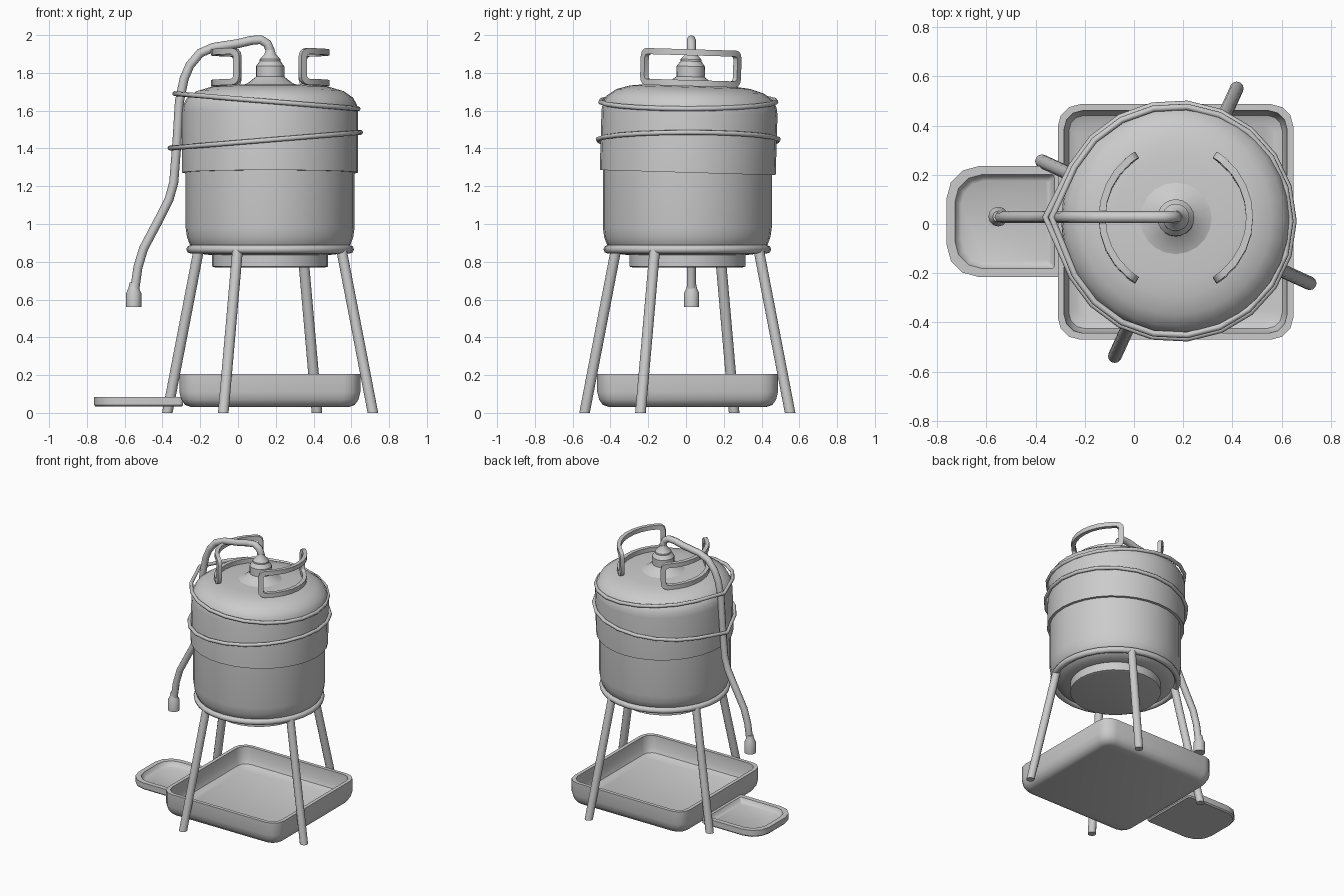
import bpy, bmesh
from math import sin, cos, pi, radians
from mathutils import Matrix, Vector

if "Cube" in bpy.data.objects:
    bpy.data.objects.remove(bpy.data.objects["Cube"])

CX, CY = 0.17, 0.007          # keg axis
PIVOT = Vector((CX, CY, 1.2))
TILT = (Matrix.Translation(PIVOT) @ Matrix.Rotation(radians(-1.7), 4, 'X')
        @ Matrix.Translation(-PIVOT))  # the jacket and lid lean slightly back


def loft(name, rings, cap=True, wrap=False, mat=None, angle=35):
    """Skin a list of equal-length point rings into one mesh."""
    bm = bmesh.new()
    vs = [[bm.verts.new(p) for p in ring] for ring in rings]
    n = len(vs[0])
    pairs = list(zip(vs, vs[1:])) + ([(vs[-1], vs[0])] if wrap else [])
    for a, b in pairs:
        for i in range(n):
            j = (i + 1) % n
            bm.faces.new((a[i], a[j], b[j], b[i]))
    if cap:
        bm.faces.new(vs[0][::-1])
        bm.faces.new(vs[-1])
    bmesh.ops.recalc_face_normals(bm, faces=bm.faces)
    if mat:
        bm.transform(mat)
    me = bpy.data.meshes.new(name)
    bm.to_mesh(me)
    bm.free()
    ob = bpy.data.objects.new(name, me)
    bpy.context.collection.objects.link(ob)
    bpy.ops.object.select_all(action='DESELECT')
    ob.select_set(True)
    bpy.context.view_layer.objects.active = ob
    bpy.ops.object.shade_smooth_by_angle(angle=radians(angle))
    return ob


def circle(r, z, x=CX, y=CY, n=32):
    return [(x + r * cos(2 * pi * i / n), y + r * sin(2 * pi * i / n), z) for i in range(n)]


def lathe(name, profile, x=CX, y=CY, n=32, mat=None):
    return loft(name, [circle(r, z, x, y, n) for r, z in profile], mat=mat)


def round_rect(x0, x1, y0, y1, r_left, r_right, seg=3):
    pts = []
    for cx, cy, r, a in ((x1, y1, r_right, 0), (x0, y1, r_left, 90),
                         (x0, y0, r_left, 180), (x1, y0, r_right, 270)):
        ox = cx - r if cx == x1 else cx + r
        oy = cy - r if cy == y1 else cy + r
        for k in range(seg + 1):
            t = radians(a + 90 * k / seg)
            pts.append((ox + r * cos(t), oy + r * sin(t)))
    return pts


def tube(name, pts, radius, cyclic=False):
    cu = bpy.data.curves.new(name, 'CURVE')
    cu.dimensions = '3D'
    cu.bevel_depth = radius
    cu.bevel_resolution = 2
    cu.use_fill_caps = True
    sp = cu.splines.new('POLY')
    sp.points.add(len(pts) - 1)
    for p, co in zip(sp.points, pts):
        p.co = (*co, 1)
    sp.use_cyclic_u = cyclic
    ob = bpy.data.objects.new(name, cu)
    bpy.context.collection.objects.link(ob)
    return ob


# keg body with stepped foot
lathe("keg_body", [(.29, .77), (.307, .775), (.307, .835), (.35, .84), (.40, .86), (.425, .89),
                   (.44, .93), (.447, .98), (.447, 1.34)])

# tilted upper jacket, domed top
lathe("keg_jacket", [(.44, 1.272), (.466, 1.272), (.466, 1.59), (.46, 1.63), (.44, 1.668),
                     (.39, 1.703), (.32, 1.724), (.25, 1.732), (.10, 1.737)], mat=TILT)

# hose fitting on the dome
lathe("top_fitting", [(.155, 1.732), (.12, 1.745), (.075, 1.78), (.075, 1.835), (.055, 1.862),
                      (.055, 1.872), (.03, 1.90), (.025, 1.92)], n=20, mat=TILT)

# two closed loop handles wrapped around the axis
for label, mid in (("right", 0), ("left", pi)):
    R = .30
    outer = round_rect(-.305, .305, 1.73, 1.925, .045, .045)
    inner = round_rect(-.27, .27, 1.762, 1.893, .018, .018)

    def bend(loop, r):
        return [(CX + r * cos(mid + s / R), CY + r * sin(mid + s / R), z) for s, z in loop]

    # subdivide the long bars so that they follow the arc
    def dense(loop):
        out = []
        for i, (a, b) in enumerate(zip(loop, loop[1:] + loop[:1])):
            k = 8 if i in (3, 11) else 1
            out += [(a[0] + (b[0] - a[0]) * j / k, a[1] + (b[1] - a[1]) * j / k) for j in range(k)]
        return out
    o, i = dense(outer), dense(inner)
    loft(label + "_handle", [bend(o, R + .014), bend(o, R - .014), bend(i, R - .014),
                             bend(i, R + .014)], cap=False, wrap=True, mat=TILT)

# cords around the jacket, drawn to a point at the hose
for label, r, tip, z_left, z_right in (("upper", .466, -.335, 1.69, 1.61),
                                       ("lower", .479, -.36, 1.402, 1.485)):
    pts = [(tip, .028)]
    for k in range(19):
        a = radians(-152 + 304 * k / 18)
        pts.append((CX + r * cos(a), CY + .005 + r * sin(a)))
    right = CX + r
    tube(label + "_cord", [(x, y, z_left + (z_right - z_left) * (x - tip) / (right - tip))
                           for x, y in pts], .013, True)

# hose and its end nozzle
hose = [(.17, 1.86), (.17, 1.92), (.155, 1.955), (.12, 1.976), (.07, 1.972), (0, 1.955),
        (-.13, 1.935), (-.20, 1.905), (-.255, 1.84), (-.285, 1.77), (-.31, 1.65), (-.322, 1.45),
        (-.34, 1.22), (-.365, 1.13), (-.41, 1.04), (-.50, .87), (-.53, .77), (-.55, .63)]
tube("hose", [(x, .028, z) for x, z in hose], .024)
lathe("hose_nozzle", [(.022, .69), (.028, .66), (.04, .635), (.04, .56), (.025, .56)],
      x=-.552, y=.03, n=12)

# stand ring and four splayed legs
tube("stand_ring", [(x, y, .866) for x, y, _ in circle(.422, 0)], .022, True)
for k in range(4):
    a = radians(65.5 + 90 * k)
    loft(f"stand_leg_{k + 1}", [circle(.028, z, CX + r * cos(a), CY + r * sin(a), 12)
                                for r, z in ((.598, 0), (.415, .865))])


# trays: each ring is inset, z, and the corner radius shrinks with the inset
def tray(name, box, r_left, r_right, levels):
    x0, x1, y0, y1 = box
    rings = []
    for d, z in levels:
        loop = round_rect(x0 + d, x1 - d, y0 + d, y1 - d,
                          max(r_left - d * .6, .01), max(r_right - d * .6, .01))
        rings.append([(x, y, z) for x, y in loop])
    return loft(name, rings, angle=40)


tray("drip_pan", (-.31, .648, -.47, .487), .09, .09,
     [(.06, .032), (.03, .042), (.01, .07), (0, .11), (0, .205), (.026, .205),
      (.03, .12), (.045, .085), (.08, .068)])
tray("side_tray", (-.762, -.29, -.215, .235), .13, .02,
     [(.008, .033), (0, .042), (0, .084), (.034, .084), (.045, .06), (.06, .052)])
